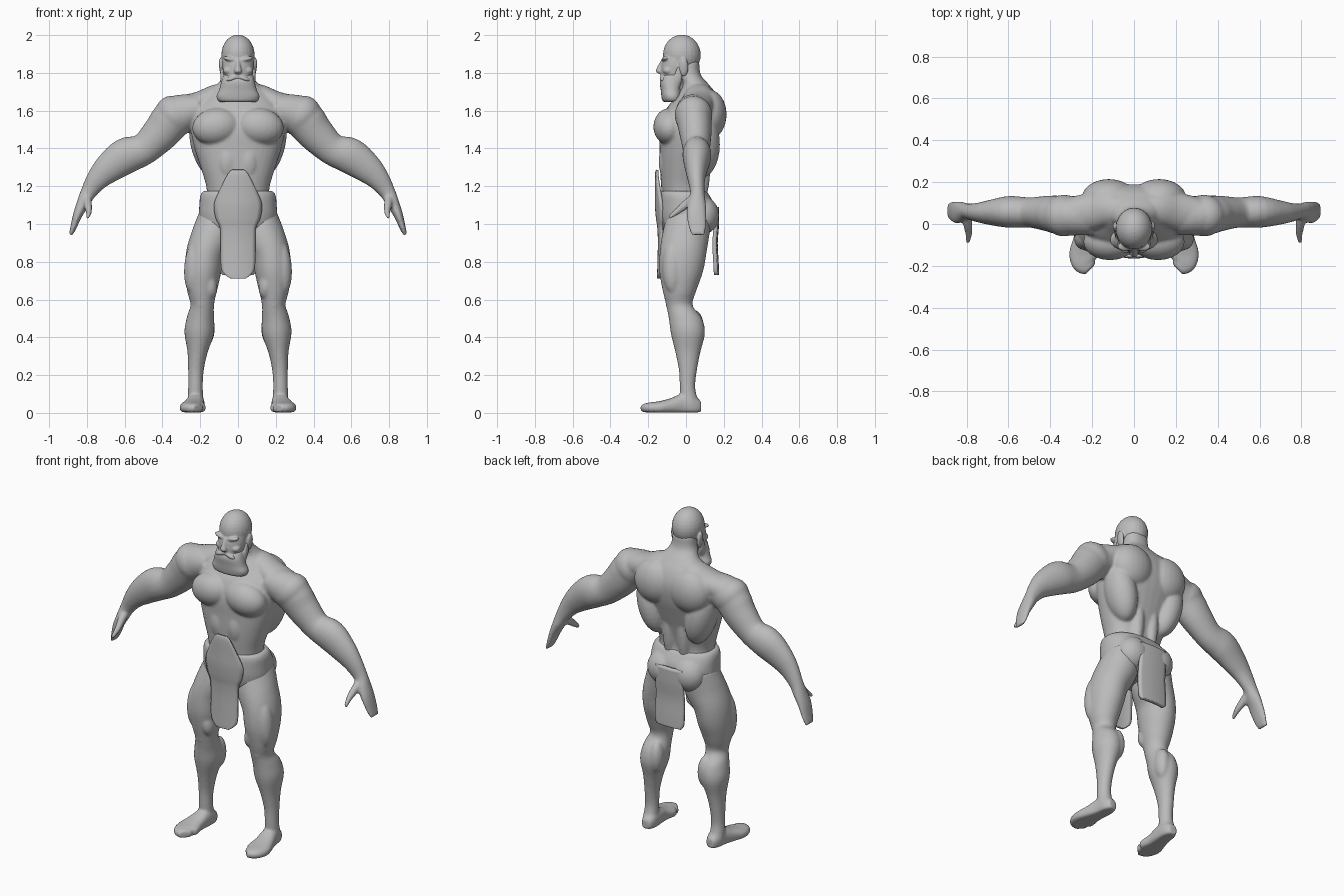
import bpy, bmesh, math
from mathutils import Vector, Matrix

grey = bpy.data.materials.new("clay grey")
grey.diffuse_color = (0.5, 0.5, 0.5, 1)
Y, Z = Vector((0, 1, 0)), Vector((0, 0, 1))


def smooth_path(pts, steps=4):
    """Catmull-Rom through the section tuples."""
    out = []
    for i in range(len(pts) - 1):
        p0, p1, p2, p3 = (pts[max(0, min(len(pts) - 1, i + k))] for k in (-1, 0, 1, 2))
        for s in range(steps):
            t = s / steps
            out.append([0.5 * (2 * b + (c - a) * t + (2 * a - 5 * b + 4 * c - d) * t * t
                               + (3 * b - a - 3 * c + d) * t ** 3)
                        for a, b, c, d in zip(p0, p1, p2, p3)])
    return out + [list(pts[-1])]


def loft(bm, pts, side=1, up=Y, n=28, power=2.0, floor=None):
    """Tube through sections (x, y, z, half width, half depth along up)."""
    path = smooth_path([(p[0] * side, *p[1:]) for p in pts])
    cs = [Vector(p[:3]) for p in path]
    rings = []
    for i, p in enumerate(path):
        t = cs[min(i + 1, len(cs) - 1)] - cs[max(i - 1, 0)]
        u = up.cross(t).normalized()
        ring = []
        for k in range(n):
            c, s = math.cos(2 * math.pi * k / n), math.sin(2 * math.pi * k / n)
            c = math.copysign(abs(c) ** (2 / power), c)
            s = math.copysign(abs(s) ** (2 / power), s)
            co = cs[i] + u * c * p[3] + up * s * p[4]
            if floor is not None:
                co.z = max(co.z, floor)
            ring.append(bm.verts.new(co))
        rings.append(ring)
    for a, b in zip(rings, rings[1:]):
        for k in range(n):
            bm.faces.new((a[k], a[(k + 1) % n], b[(k + 1) % n], b[k]))
    bm.faces.new(rings[0])
    bm.faces.new(rings[-1])


def ball(bm, loc, rad, side=1, tilt=0):
    m = (Matrix.Translation((loc[0] * side, loc[1], loc[2]))
         @ Matrix.Rotation(math.radians(tilt * side), 4, 'Y') @ Matrix.Diagonal((*rad, 1)))
    bmesh.ops.create_uvsphere(bm, u_segments=24, v_segments=16, radius=1, matrix=m)


def finish(name, bm, voxel=0, iterations=4, thick=0):
    bmesh.ops.recalc_face_normals(bm, faces=bm.faces)
    me = bpy.data.meshes.new(name)
    bm.to_mesh(me)
    bm.free()
    ob = bpy.data.objects.new(name, me)
    bpy.context.collection.objects.link(ob)
    bpy.context.view_layer.objects.active = ob
    if voxel:
        r = ob.modifiers.new("fuse", 'REMESH')
        r.mode, r.voxel_size, r.use_smooth_shade = 'VOXEL', voxel, True
        s = ob.modifiers.new("soften", 'SMOOTH')
        s.factor, s.iterations = 0.5, iterations
    if thick:
        s = ob.modifiers.new("cloth thickness", 'SOLIDIFY')
        s.thickness, s.offset = thick, 0
    for m in list(ob.modifiers):
        bpy.ops.object.modifier_apply(modifier=m.name)
    ob.data.materials.clear()
    ob.data.materials.append(grey)
    for p in ob.data.polygons:
        p.use_smooth = True
        p.material_index = 0
    return ob


# Body: torso and neck
body = bmesh.new()
torso = [(0.98, .17, -.10, .12), (1.08, .18, -.12, .14), (1.18, .165, -.13, .10),
         (1.3, .198, -.138, .12), (1.4, .23, -.14, .15), (1.5, .25, -.14, .18),
         (1.6, .245, -.11, .19), (1.68, .18, -.05, .165), (1.74, .11, -.02, .12),
         (1.79, .078, -.05, .078), (1.86, .07, -.05, .07)]
loft(body, [(0, (f + b) / 2, z, w, (b - f) / 2) for z, w, f, b in torso], power=2.25, n=36)

for s in (1, -1):
    # Chest, back and shoulder muscles
    ball(body, (.115, -.085, 1.515), (.128, .088, .098), s, 8)
    ball(body, (.055, -.10, 1.33), (.055, .045, .1), s)
    ball(body, (.12, .125, 1.58), (.13, .09, .13), s)
    ball(body, (.165, .08, 1.42), (.085, .10, .18), s, 14)
    ball(body, (.05, .075, 1.32), (.045, .055, .22), s)
    ball(body, (.335, .04, 1.575), (.095, .1, .11), s, 40)
    loft(body, [(.03, .06, 1.695, .06, .07), (.12, .07, 1.675, .062, .08),
                (.2, .06, 1.64, .063, .09), (.3, .05, 1.6, .08, .08)], s)
    # Arm and hand
    loft(body, [(.2, .04, 1.61, .08, .09), (.33, .04, 1.57, .108, .095),
                (.41, .05, 1.48, .098, .085), (.5, .055, 1.395, .084, .072),
                (.595, .058, 1.36, .096, .076), (.685, .055, 1.295, .08, .06),
                (.745, .055, 1.235, .06, .046), (.793, .06, 1.165, .042, .038),
                (.82, .057, 1.11, .034, .048), (.848, .055, 1.05, .025, .052),
                (.872, .06, .98, .016, .046), (.886, .064, .943, .01, .036)], s)
    loft(body, [(.80, .05, 1.14, .026, .03), (.795, .0, 1.105, .022, .03),
                (.79, -.045, 1.07, .017, .022), (.795, -.09, 1.035, .01, .012)], s, up=Z)
    # Leg
    loft(body, [(.105, .02, 1.05, .10, .12), (.13, .0, .95, .112, .125),
                (.172, -.015, .85, .102, .124), (.185, -.025, .75, .096, .116),
                (.19, -.034, .65, .08, .09), (.189, -.035, .57, .062, .07),
                (.198, -.003, .5, .073, .088), (.206, .01, .42, .078, .09),
                (.215, .01, .32, .053, .066), (.223, .01, .22, .041, .047),
                (.225, .008, .13, .039, .041), (.225, .02, .05, .044, .05)], s)
    ball(body, (.19, -.08, .585), (.038, .028, .045), s)
    ball(body, (.15, -.08, .68), (.04, .045, .075), s, 10)
    ball(body, (.235, -.07, .77), (.05, .055, .14), s, -4)
    ball(body, (.165, .045, .45), (.042, .05, .095), s)
    # Foot
    loft(body, [(.218, .08, .032, .025, .028), (.22, .045, .04, .042, .05),
                (.225, -.02, .045, .048, .056), (.235, -.08, .036, .057, .042),
                (.24, -.14, .028, .07, .034), (.235, -.185, .026, .062, .03),
                (.208, -.216, .025, .036, .022)], s, up=Z, floor=.003, power=2.4)
finish("body", body, .008, 5)

# Head
head = bmesh.new()
ball(head, (0, -.022, 1.895), (.088, .1, .107))
loft(head, [(0, -.05, 1.70, .06, .06), (0, -.06, 1.77, .075, .072),
            (0, -.052, 1.84, .083, .08), (0, -.04, 1.9, .08, .075)])
loft(head, [(0, -.115, 1.872, .011, .015), (0, -.132, 1.835, .014, .018),
            (0, -.14, 1.808, .021, .02), (0, -.13, 1.795, .014, .012)], n=16)
for s in (1, -1):
    ball(head, (.038, -.108, 1.872), (.042, .022, .013), s, -12)
    ball(head, (.05, -.095, 1.812), (.03, .028, .022), s)
    ball(head, (.088, -.012, 1.83), (.012, .025, .05), s, 6)
    ball(head, (.03, -.122, 1.772), (.036, .018, .013), s, 20)
finish("head", head, .005, 3)

# Beard, flaring to a blunt lower edge
beard = bmesh.new()
loft(beard, [(0, -.07, 1.79, .078, .052), (0, -.08, 1.755, .088, .058),
             (0, -.078, 1.71, .10, .056), (0, -.075, 1.68, .114, .056),
             (0, -.072, 1.655, .108, .054), (0, -.07, 1.645, .09, .045)], power=2.3)
ball(beard, (0, -.108, 1.735), (.035, .03, .035))
for s in (1, -1):
    loft(beard, [(.06, -.06, 1.73, .03, .03), (.08, -.045, 1.77, .014, .025),
                 (.083, -.035, 1.83, .008, .012)], s, n=16)
finish("beard", beard, .006, 3)

# Hip wrap
wrap = bmesh.new()
hips = [(.94, .15, -.10, .11), (.98, .195, -.128, .145), (1.04, .207, -.143, .155),
        (1.1, .205, -.146, .15), (1.15, .2, -.142, .125), (1.175, .185, -.135, .108)]
loft(wrap, [(0, (f + b) / 2, z, w, (b - f) / 2) for z, w, f, b in hips], power=2.3, n=36)
for s in (1, -1):
    ball(wrap, (.085, .09, 1.045), (.1, .085, .1), s)
finish("hip_wrap", wrap, .008, 4)


def flap(name, rows, bend, thick):
    """Hanging cloth from rows (height, y, half width), curved across x."""
    bm = bmesh.new()
    grid = []
    for z, y, w in smooth_path(rows):
        xs = [w * k / 5 for k in range(-5, 6)]
        grid.append([bm.verts.new((x, y + bend * x * x, z)) for x in xs])
    for a, b in zip(grid, grid[1:]):
        for k in range(10):
            bm.faces.new((a[k], a[k + 1], b[k + 1], b[k]))
    return finish(name, bm, thick=thick)


# Loincloth flaps, front and back
flap("front_flap", [(1.285, -.152, .03), (1.26, -.158, .055), (1.17, -.158, .10),
                    (1.1, -.158, .125), (1.03, -.152, .115), (.98, -.145, .093),
                    (.9, -.142, .09), (.77, -.145, .088), (.735, -.146, .07),
                    (.712, -.146, .04)], 2, .014)
flap("back_flap", [(1.09, .165, .09), (1.0, .165, .09), (.9, .158, .092),
                   (.8, .163, .095), (.75, .165, .092), (.73, .165, .08)], -1, .02)
